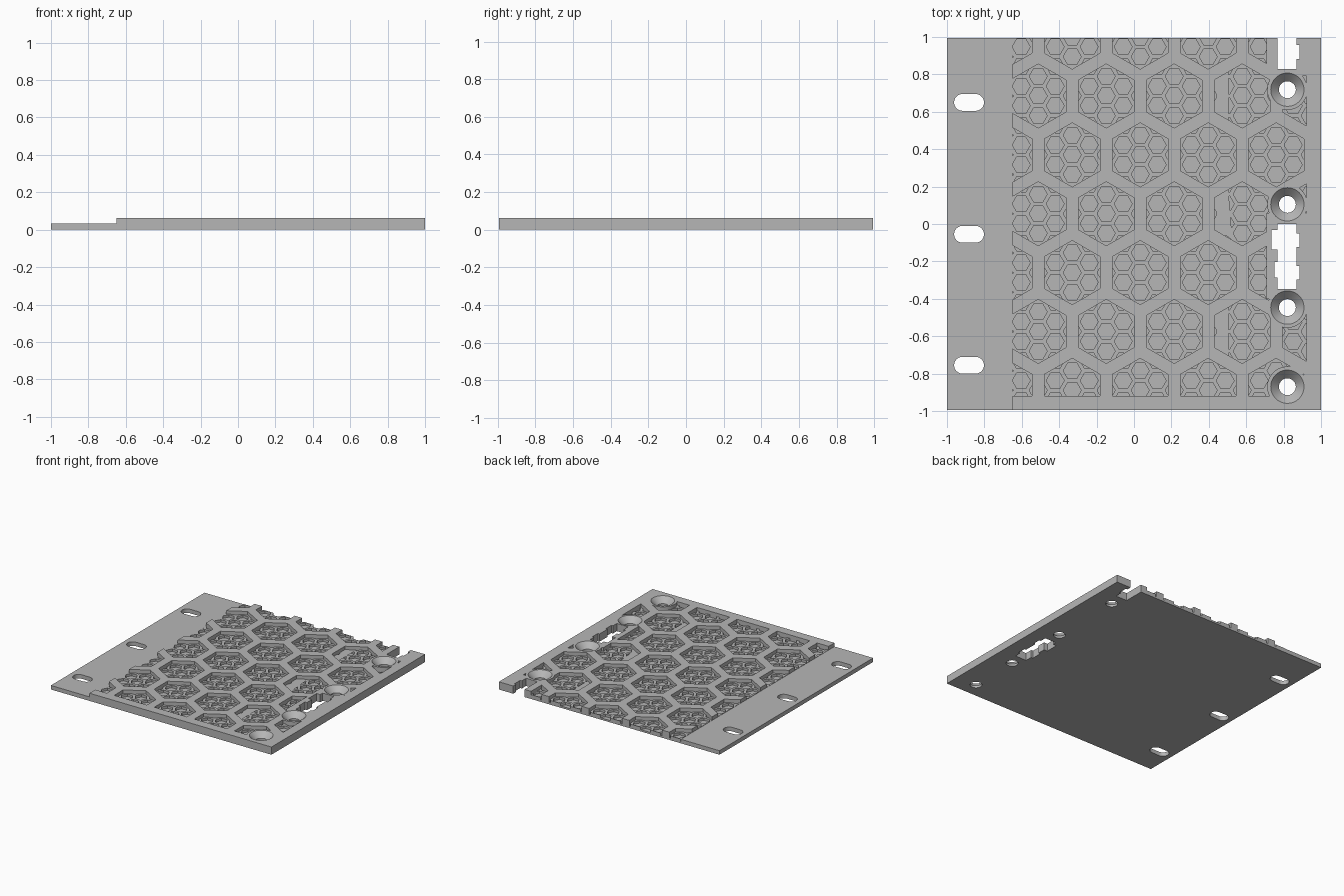
import bpy, bmesh
from math import sin, cos, pi, radians

cube = bpy.data.objects.get("Cube")
if cube:
    bpy.data.objects.remove(cube, do_unlink=True)

HALF_Y, TOP, FLANGE = 0.995, 0.063, 0.033
STEP_X, LEDGE, FLOOR = -0.65, 0.035, 0.015
PITCH = 0.3635
ROW = PITCH * cos(pi / 6)
CELL_R, SMALL_R = 0.171, 0.048
SMALL_PITCH = PITCH / 12 ** 0.5
HOLE_X = 0.82
HOLE_Y = (0.718, 0.105, -0.447, -0.87)

grey = bpy.data.materials.new("light grey")
grey.use_nodes = True
grey.diffuse_color = (0.47, 0.47, 0.47, 1)
grey.node_tree.nodes["Principled BSDF"].inputs["Base Color"].default_value = (0.47, 0.47, 0.47, 1)


def ngon(cx, cy, r, n, start=0.0):
    return [(cx + r * cos(start + 2 * pi * i / n), cy + r * sin(start + 2 * pi * i / n)) for i in range(n)]


def rect(x0, x1, y0, y1):
    return [(x0, y0), (x1, y0), (x1, y1), (x0, y1)]


def prisms(name, outlines, z0, z1):
    """One object holding an upright prism for every outline."""
    bm = bmesh.new()
    for pts in outlines:
        low = [bm.verts.new((x, y, z0)) for x, y in pts]
        high = [bm.verts.new((x, y, z1)) for x, y in pts]
        bm.faces.new(low[::-1])
        bm.faces.new(high)
        for i in range(len(pts)):
            j = (i + 1) % len(pts)
            bm.faces.new((low[i], low[j], high[j], high[i]))
    return finish(name, bm)


def finish(name, bm):
    bmesh.ops.recalc_face_normals(bm, faces=bm.faces)
    mesh = bpy.data.meshes.new(name)
    bm.to_mesh(mesh)
    bm.free()
    mesh.materials.append(grey)
    obj = bpy.data.objects.new(name, mesh)
    bpy.context.collection.objects.link(obj)
    return obj


def combine(obj, other, operation, keep=False):
    mod = obj.modifiers.new("cut", "BOOLEAN")
    mod.operation, mod.solver, mod.object = operation, "EXACT", other
    graph = bpy.context.evaluated_depsgraph_get()
    mesh = bpy.data.meshes.new_from_object(obj.evaluated_get(graph))
    obj.modifiers.clear()
    obj.data = mesh
    if not keep:
        bpy.data.objects.remove(other, do_unlink=True)


# Stepped plate: thin mounting flange and thick panel
bm = bmesh.new()
profile = [(-1, 0), (1, 0), (1, TOP), (STEP_X, TOP), (STEP_X, FLANGE), (-1, FLANGE)]
face = bm.faces.new([bm.verts.new((x, -HALF_Y, z)) for x, z in profile])
ext = bmesh.ops.extrude_face_region(bm, geom=[face])["geom"]
bmesh.ops.translate(bm, vec=(0, 2 * HALF_Y, 0), verts=[v for v in ext if isinstance(v, bmesh.types.BMVert)])
plate = finish("honeycomb_plate", bm)

# Honeycomb centres, large cells and the small cells inside them
cells, smalls = [], []
for r in range(-4, 5):
    for c in range(-5, 5):
        x = 0.215 + (c + (r % 2) / 2) * PITCH
        y = 0.055 + r * ROW
        cells.append(ngon(x, y, CELL_R, 6, pi / 6))
        spots = [(0, 0)]
        spots += [(SMALL_PITCH, radians(30 + 60 * k)) for k in range(6)]
        spots += [(SMALL_PITCH * 3 ** 0.5, radians(60 * k)) for k in range(3)]
        smalls += [ngon(x + d * cos(a), y + d * sin(a), SMALL_R, 6) for d, a in spots]

# Pocket area: inside the rim and clear of the bosses
pockets = prisms("pocket_cutter", cells, -0.05, 0.12)
combine(pockets, prisms("area", [rect(STEP_X, 0.922, -0.92, 1.05)], -0.1, 0.2), "INTERSECT")
for y in HOLE_Y:
    combine(pockets, prisms("boss", [ngon(HOLE_X, y, 0.108, 48)], -0.1, 0.2), "DIFFERENCE")
bosses = [rect(0.708, 0.95, -0.4, 0.06), rect(0.708, 0.95, 0.79, 1.1)]
combine(pockets, prisms("slot_boss", bosses, -0.1, 0.2), "DIFFERENCE")

small_pockets = prisms("small_pocket_cutter", smalls, FLOOR, 0.05)
combine(small_pockets, pockets, "INTERSECT", keep=True)
combine(pockets, prisms("ledge", [rect(-2, 2, -2, 2)], LEDGE, 0.1), "INTERSECT")
combine(plate, pockets, "DIFFERENCE")
combine(plate, small_pockets, "DIFFERENCE")

# Countersunk screw holes
for y in HOLE_Y:
    bm = bmesh.new()
    rings = [(0.045, -0.05), (0.045, 0.018), (0.089, TOP), (0.089, 0.1)]
    loops = [[bm.verts.new((px, py, z)) for px, py in ngon(HOLE_X, y, r, 48)] for r, z in rings]
    for a, b in zip(loops, loops[1:]):
        for i in range(48):
            j = (i + 1) % 48
            bm.faces.new((a[i], a[j], b[j], b[i]))
    bm.faces.new(loops[0][::-1])
    bm.faces.new(loops[-1])
    combine(plate, finish("screw_cutter", bm), "DIFFERENCE")

# Keyed slots with side notches; the rear one is open at the back edge
for y0, y1 in ((-0.347, 0.0), (0.828, 1.1)):
    notches = [(0.75, 0.8, 0.06, 0.145), (0.735, 0.8, 0.21, 0.315 if y0 < 0 else 0.138 + 0.135),
               (0.84, 0.885, 0.05, 0.122), (0.84, 0.885, 0.225, 0.295)]
    if y0 > 0:
        notches = [notches[0], (0.735, 0.8, 0.138, 0.3), (0.84, 0.885, 0.055, 0.13)]
    combine(plate, prisms("slot", [rect(0.767, 0.87, y0, y1)], -0.05, 0.1), "DIFFERENCE")
    sides = [rect(a, b, y0 + c, y0 + d) for a, b, c, d in notches]
    combine(plate, prisms("notches", sides, -0.05, 0.1), "DIFFERENCE")

# Long mounting holes in the flange
for y in (0.65, -0.055, -0.755):
    left = ngon(-0.917, y, 0.045, 24, pi / 2)[:13]
    right = ngon(-0.847, y, 0.045, 24, -pi / 2)[:13]
    combine(plate, prisms("long_hole", [left + right], -0.05, 0.1), "DIFFERENCE")

# Smooth only the round hole walls
bpy.ops.object.select_all(action="DESELECT")
plate.select_set(True)
bpy.context.view_layer.objects.active = plate
bpy.ops.object.shade_smooth_by_angle(angle=radians(25))
